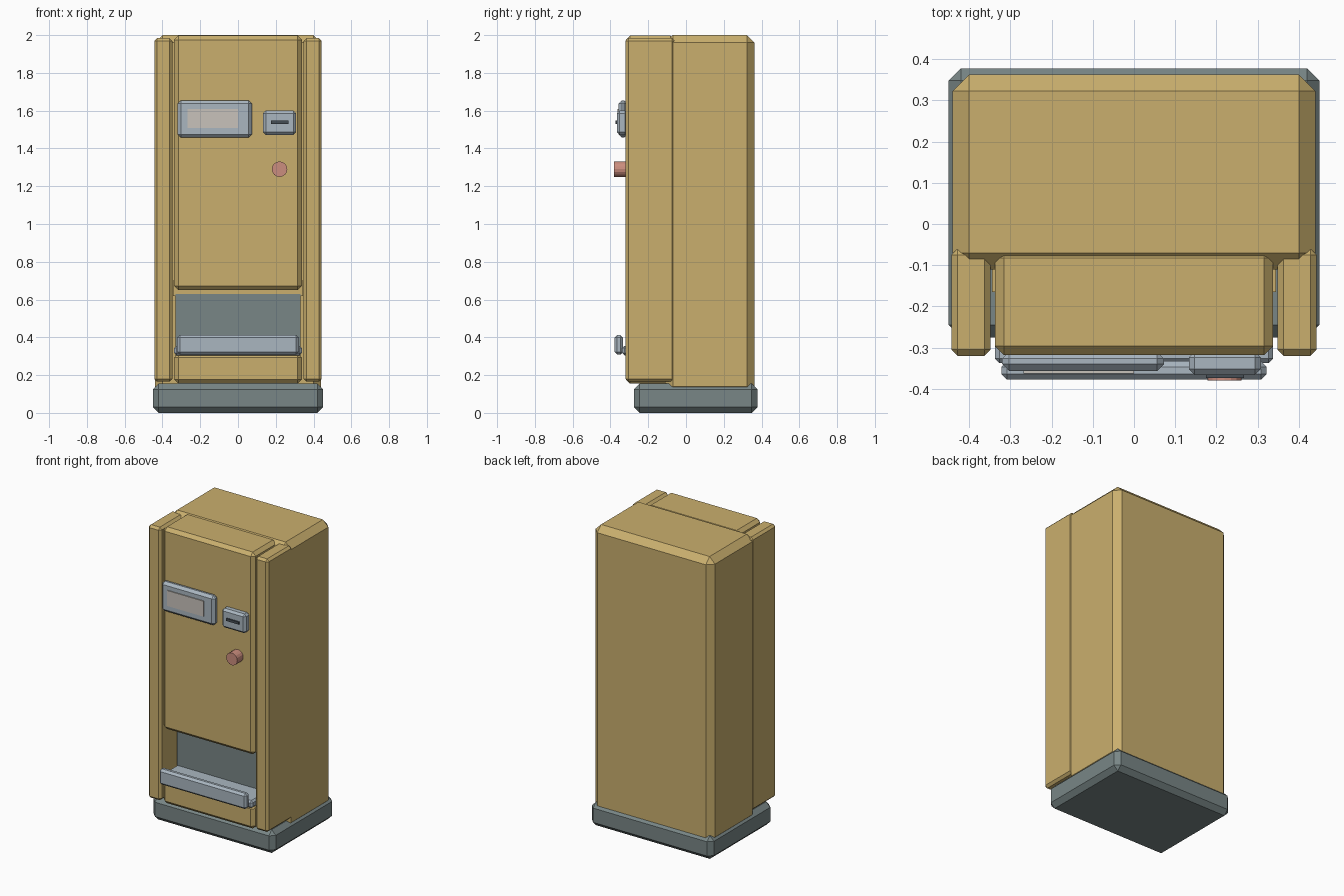
import bpy
import bmesh
from math import radians
from mathutils import Matrix

if "Cube" in bpy.data.objects:
    bpy.data.objects.remove(bpy.data.objects["Cube"], do_unlink=True)


def material(name, rgb):
    m = bpy.data.materials.new(name)
    m.use_nodes = True
    colour = (*rgb, 1.0)
    m.diffuse_color = colour
    m.node_tree.nodes["Principled BSDF"].inputs["Base Color"].default_value = colour
    return m


TAN = material("tan paint", (0.59, 0.43, 0.155))
GREY = material("slate grey", (0.19, 0.24, 0.24))
STEEL = material("pale steel", (0.40, 0.47, 0.53))
SCREEN = material("screen beige", (0.58, 0.54, 0.50))
PINK = material("dusty pink", (0.60, 0.27, 0.21))
DARK = material("dark slot", (0.06, 0.075, 0.09))


def finish(name, bm, mat):
    mesh = bpy.data.meshes.new(name)
    bm.to_mesh(mesh)
    bm.free()
    mesh.materials.append(mat)
    obj = bpy.data.objects.new(name, mesh)
    bpy.context.collection.objects.link(obj)
    return obj


def box(name, x, y, z, mat, bevel=0.0):
    """Box between (low, high) pairs, with chamfered edges."""
    bm = bmesh.new()
    bmesh.ops.create_cube(bm, size=1)
    for v in bm.verts:
        for axis, (low, high) in enumerate((x, y, z)):
            v.co[axis] = high if v.co[axis] > 0 else low
    if bevel:
        bmesh.ops.bevel(bm, geom=bm.edges[:], offset=bevel, segments=1,
                        affect='EDGES', clamp_overlap=True)
    return finish(name, bm, mat)


# Cabinet on its plinth
box("base", (-0.45, 0.45), (-0.275, 0.378), (0, 0.155), GREY, 0.03)
box("cabinet", (-0.44, 0.44), (-0.11, 0.363), (0.10, 2.0), TAN, 0.04)

# Front pillars
for side, low, high in (("right", -0.443, -0.348), ("left", 0.348, 0.443)):
    box(side + "_pillar", (low, high), (-0.32, -0.06), (0.165, 1.985), TAN, 0.015)

# Door panels above and below the recess
box("upper_door", (-0.338, 0.338), (-0.318, -0.06), (0.65, 1.997), TAN, 0.022)
box("lower_door", (-0.338, 0.338), (-0.318, -0.08), (0.155, 0.315), TAN, 0.022)

# Delivery recess and tray
box("recess_back", (-0.33, 0.33), (-0.17, -0.10), (0.30, 0.63), GREY)
box("recess_header", (-0.345, 0.345), (-0.165, -0.10), (0.62, 0.70), TAN)
box("tray_floor", (-0.338, 0.338), (-0.338, -0.15), (0.305, 0.355), STEEL, 0.012)
box("tray_lip", (-0.322, 0.322), (-0.378, -0.333), (0.308, 0.412), STEEL, 0.014)

# Display
box("display_frame", (-0.32, 0.073), (-0.357, -0.31), (1.457, 1.655), STEEL, 0.017)
box("display_screen", (-0.268, 0.0), (-0.363, -0.355), (1.507, 1.61), SCREEN)

# Coin unit
box("coin_plate", (0.133, 0.308), (-0.366, -0.31), (1.472, 1.60), STEEL, 0.014)
box("coin_slot", (0.175, 0.267), (-0.374, -0.365), (1.53, 1.547), DARK)

# Round knob
bm = bmesh.new()
bmesh.ops.create_cone(bm, cap_ends=True, segments=16, radius1=0.041, radius2=0.041,
                      depth=0.075,
                      matrix=Matrix.Translation((0.22, -0.3425, 1.29))
                      @ Matrix.Rotation(radians(90), 4, 'X'))
finish("knob", bm, PINK)
